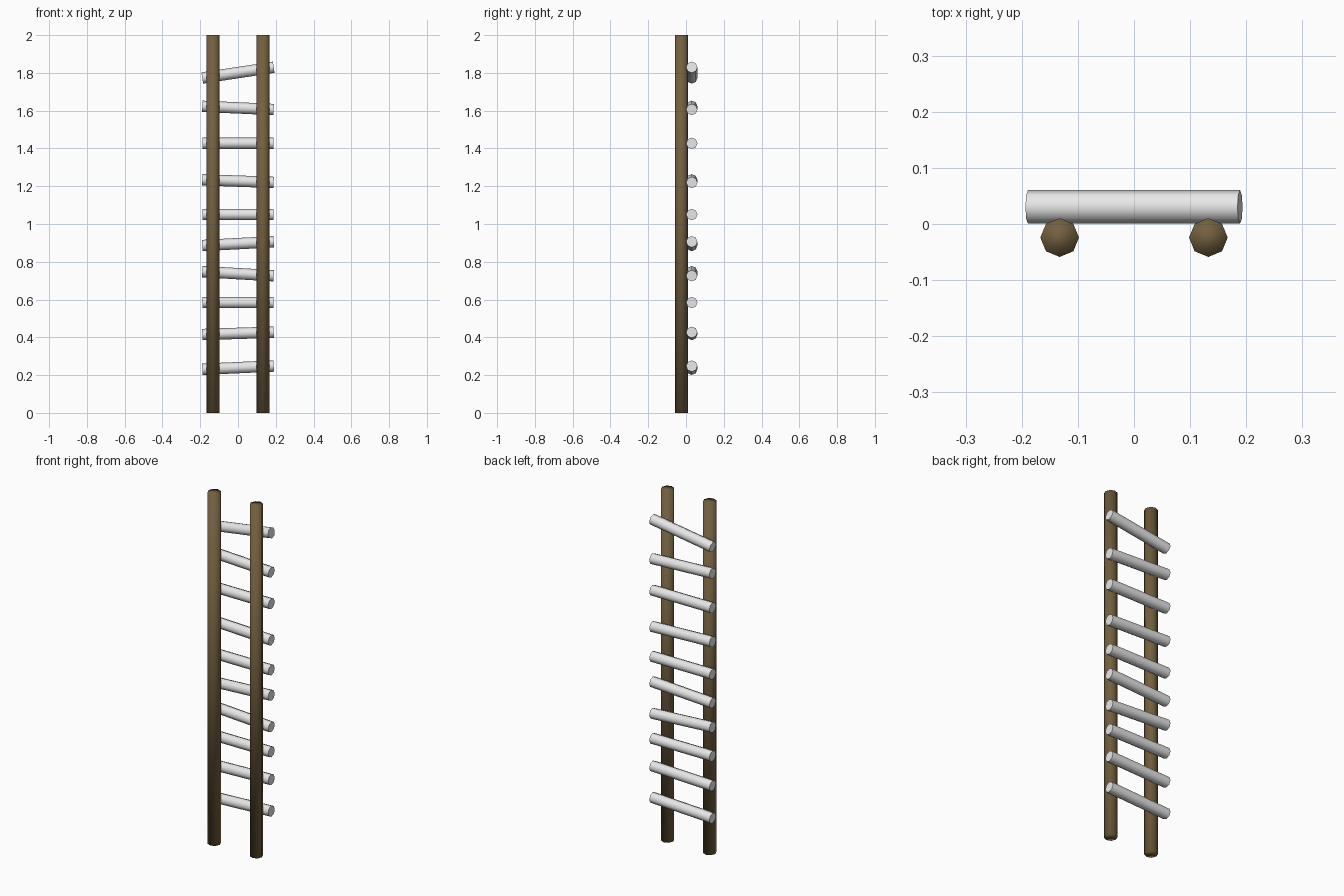
import bpy, math
from mathutils import Vector

if "Cube" in bpy.data.objects:
    bpy.data.objects.remove(bpy.data.objects["Cube"])


def material(name, rgb):
    m = bpy.data.materials.new(name)
    m.diffuse_color = (*rgb, 1)
    m.use_nodes = True
    m.node_tree.nodes["Principled BSDF"].inputs["Base Color"].default_value = m.diffuse_color
    return m


BROWN = material("brown wood", (0.17, 0.115, 0.05))
WHITE = material("pale grey", (0.8, 0.8, 0.8))


def rod(name, a, b, radius, mat):
    """Eight-sided rod between two points."""
    a, b = Vector(a), Vector(b)
    d = b - a
    bpy.ops.mesh.primitive_cylinder_add(vertices=8, radius=radius, depth=d.length,
                                        location=(a + b) / 2)
    ob = bpy.context.object
    ob.name = name
    ob.rotation_euler = (0, math.atan2(d.x, d.z), 0)
    ob.data.materials.append(mat)
    return ob


# Two upright rails, smooth over the end caps too
for side, x in (("left", -0.1325), ("right", 0.1325)):
    rod(side + "_rail", (x, -0.0242, 0), (x, -0.0242, 2), 0.0345, BROWN)
    bpy.ops.object.shade_smooth()

# Uneven rungs on the back of the rails: (left height, right height)
RUNGS = [(0.231, 0.248), (0.415, 0.427), (0.584, 0.584), (0.748, 0.726),
         (0.886, 0.906), (1.05, 1.05), (1.234, 1.22), (1.427, 1.427),
         (1.623, 1.606), (1.773, 1.83)]
for i, (zl, zr) in enumerate(RUNGS, 1):
    rod(f"rung_{i}", (-0.189, 0.0305, zl), (0.189, 0.0305, zr), 0.03, WHITE)
    bpy.ops.object.shade_smooth_by_angle(angle=math.radians(60))
